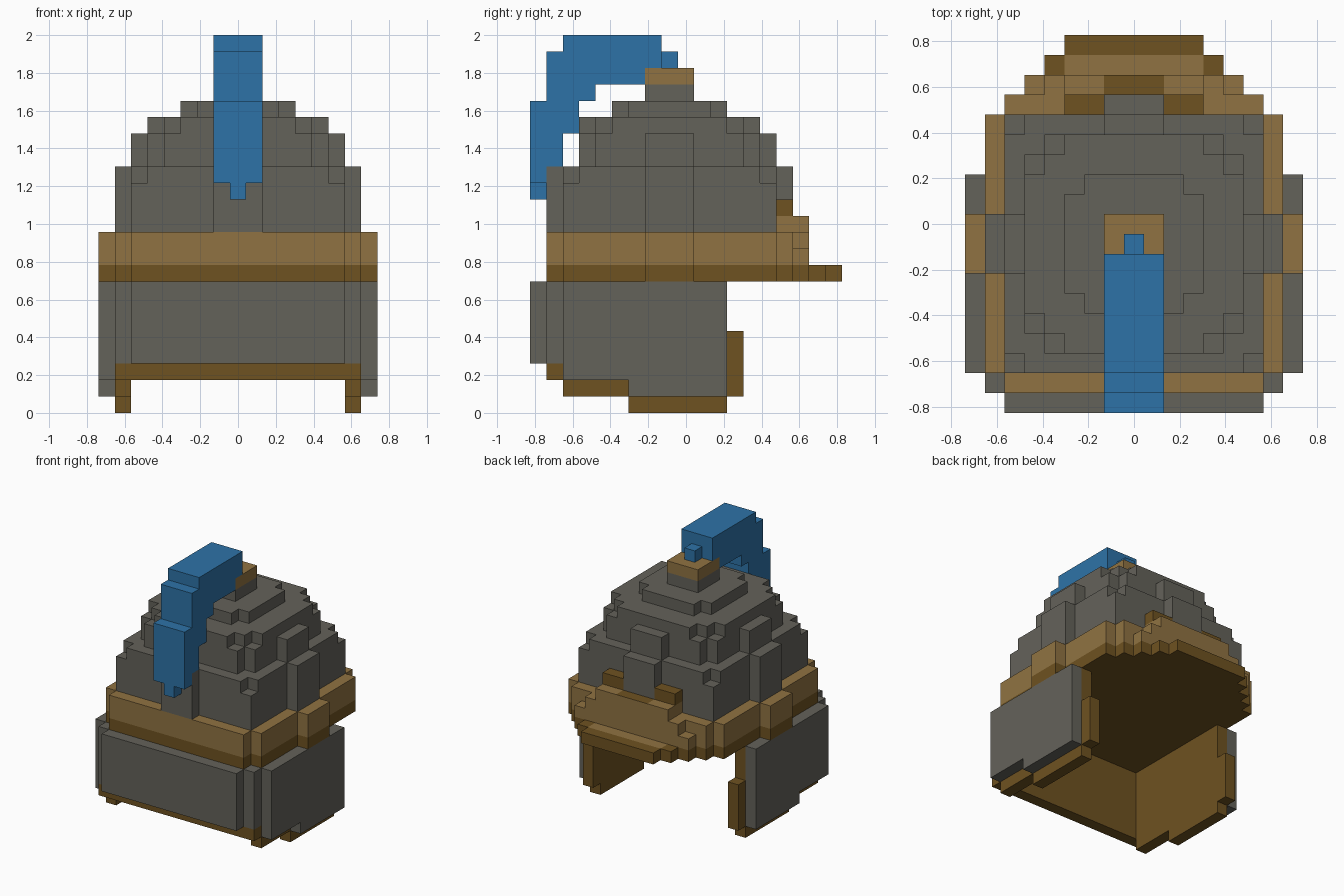
import bpy, bmesh, math
from mathutils import Vector

cube = bpy.data.objects.get("Cube")
if cube:
    bpy.data.objects.remove(cube)

U = 2 / 23  # one block
GREY, TAN, BROWN, BLUE = range(4)


def material(name, rgb):
    m = bpy.data.materials.new(name)
    m.use_nodes = True
    m.diffuse_color = (*rgb, 1)
    m.node_tree.nodes["Principled BSDF"].inputs["Base Color"].default_value = (*rgb, 1)
    return m


MATS = [material("iron grey", (0.127, 0.122, 0.102)),
        material("light leather", (0.279, 0.171, 0.054)),
        material("dark leather", (0.156, 0.084, 0.015)),
        material("plume blue", (0.027, 0.171, 0.386))]


def box(x0, x1, y0, y1, z0, z1):
    """Cells of a box, with inclusive bounds."""
    return {(x, y, z) for x in range(x0, x1 + 1)
            for y in range(y0, y1 + 1) for z in range(z0, z1 + 1)}


def wide(half, y0, y1, z0, z1):
    """Box centred on x = 0."""
    return box(-half, half, y0, y1, z0, z1)


def pair(x, y0, y1, z0, z1):
    """One-block slab on both sides."""
    return box(x, x, y0, y1, z0, z1) | box(-x, -x, y0, y1, z0, z1)


def tier(radius, cut, z0, z1):
    """Square dome tier around y = -1 with stepped corners."""
    return {(x, y, z) for x, y, z in wide(radius, -1 - radius, radius - 1, z0, z1)
            if abs(x) + abs(y + 1) <= 2 * radius - cut}


parts = {}

# Dome: stepped tiers, with ribs on the four sides
parts["dome"] = (
    tier(6, 0, 11, 13) | tier(6, 1, 14, 14) | tier(5, 1, 15, 16)
    | tier(5, 2, 17, 17) | tier(3, 1, 18, 18) | tier(1, 0, 19, 19), GREY)
parts["dome_ribs"] = (
    wide(7, -2, 0, 11, 14) | wide(1, -8, 6, 11, 14)
    | wide(6, -2, 0, 15, 16) | wide(1, -1, 5, 15, 16), GREY)
parts["crown_cap"] = (tier(1, 0, 20, 20), TAN)

# Leather band around the head
parts["brow_band"] = (
    wide(7, -7, 5, 8, 10) | wide(6, -8, 6, 8, 10) | wide(8, -2, 0, 8, 10),
    lambda c, n: BROWN if c[2] == 8 else TAN)


# Neck flap at the back
def flap_colour(c, n):
    x, y, z = c
    if z == 8:
        return TAN if n.z > 0 and y < 9 and abs(x) < 4 else BROWN
    if z == 12 or (z == 11 and n.z > 0 and abs(x) < 2):
        return BROWN
    return TAN


parts["neck_flap"] = (
    wide(3, 9, 9, 8, 8) | wide(4, 8, 8, 8, 8) | wide(5, 7, 7, 8, 9)
    | wide(4, 7, 7, 10, 10) | wide(3, 7, 7, 11, 11) | wide(3, 6, 6, 11, 12), flap_colour)

# Face guard: outer plates and leather lining
parts["face_plate"] = (wide(6, -9, -9, 3, 7), GREY)
parts["corner_plates"] = (pair(7, -8, -8, 3, 7), GREY)
parts["cheek_plates"] = (pair(8, -7, 2, 2, 7) | pair(8, -3, 2, 1, 1), GREY)
parts["face_lining"] = (wide(6, -8, -8, 2, 7) | pair(7, -8, -8, 2, 2), BROWN)
parts["cheek_lining"] = (
    pair(7, -7, 2, 1, 7) | pair(7, -3, 2, 0, 0) | pair(7, 3, 3, 1, 4), BROWN)

# Plume curling over the front, with small tips
parts["plume"] = (
    wide(1, -9, -9, 14, 18) | wide(1, -8, -8, 15, 21) | wide(1, -7, -7, 17, 22)
    | wide(1, -6, -6, 19, 22) | wide(1, -5, -3, 20, 22) | wide(1, -2, -2, 21, 22)
    | wide(0, -9, -9, 13, 13) | wide(0, -1, -1, 21, 21), BLUE)

# Each cell belongs to the first part that claims it
owner = {}
for name, (cells, colour) in parts.items():
    for c in cells:
        owner.setdefault(c, name)

AXES = [Vector(v) for v in ((1, 0, 0), (0, 1, 0), (0, 0, 1))]


def build(name, colour):
    """Skin the cells of one part, leaving out hidden faces."""
    bm = bmesh.new()
    for c in sorted(k for k, v in owner.items() if v == name):
        centre = Vector(c) + Vector((0, 0, 0.5))
        for i in range(3):
            for s in (1, -1):
                n = AXES[i] * s
                if tuple(int(a + b) for a, b in zip(c, n)) in owner:
                    continue
                a, b = AXES[(i + 1) % 3] / 2, AXES[(i + 2) % 3] / 2 * s
                mid = centre + n / 2
                f = bm.faces.new([bm.verts.new((mid + d) * U)
                                  for d in (-a - b, a - b, a + b, b - a)])
                f.material_index = colour(c, n) if callable(colour) else colour
    bmesh.ops.remove_doubles(bm, verts=bm.verts, dist=U / 100)
    bmesh.ops.dissolve_limit(bm, angle_limit=math.radians(1), verts=bm.verts,
                             edges=bm.edges, delimit={'MATERIAL'})
    mesh = bpy.data.meshes.new(name)
    bm.to_mesh(mesh)
    bm.free()
    for m in MATS:
        mesh.materials.append(m)
    bpy.context.scene.collection.objects.link(bpy.data.objects.new(name, mesh))


for name, (cells, colour) in parts.items():
    build(name, colour)
